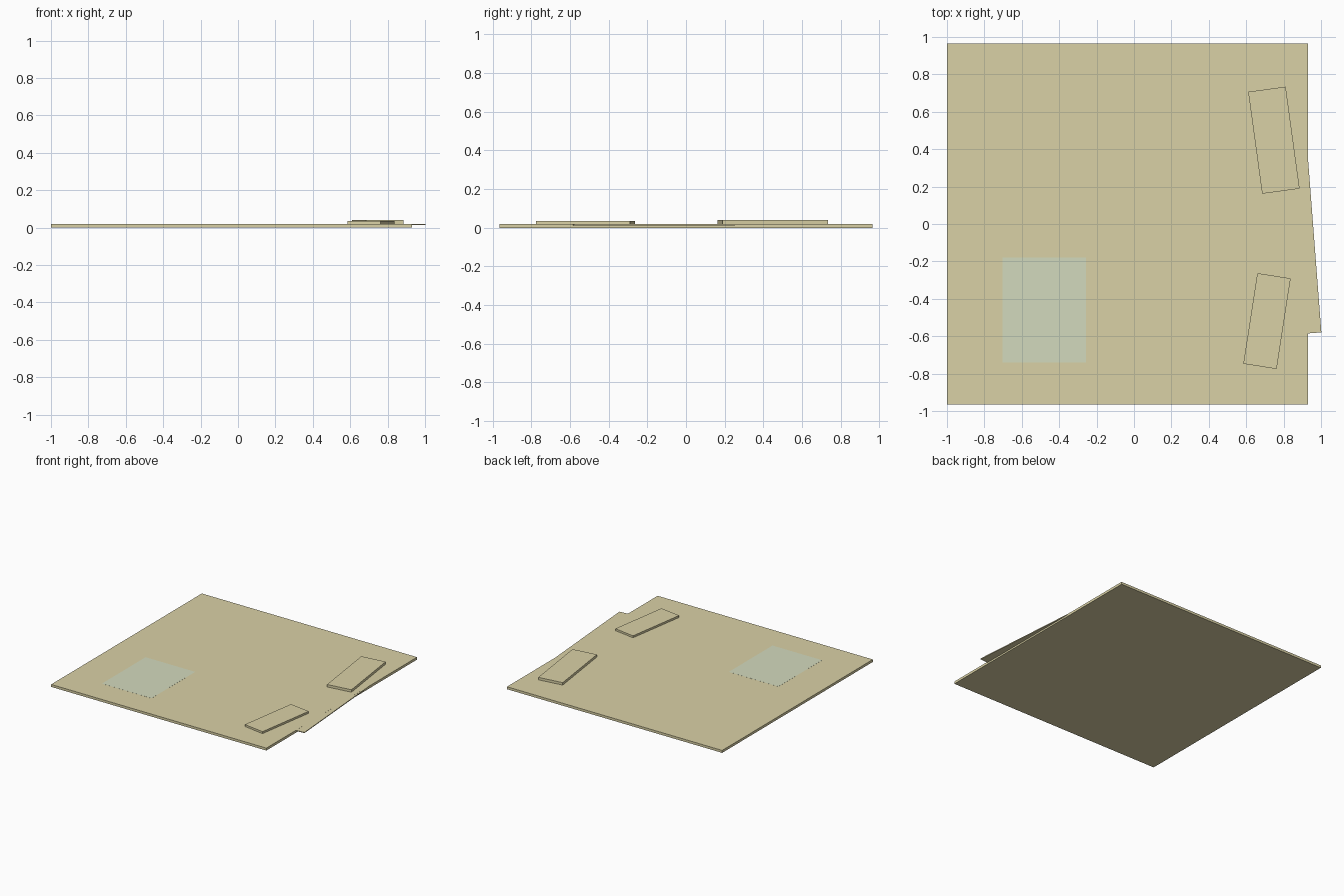
import bpy
from math import radians

if "Cube" in bpy.data.objects:
    bpy.data.objects.remove(bpy.data.objects["Cube"])


def material(name, color):
    m = bpy.data.materials.new(name)
    m.diffuse_color = color
    m.use_nodes = True
    m.node_tree.nodes["Principled BSDF"].inputs["Base Color"].default_value = m.diffuse_color
    return m


tan = material("tan", (0.70, 0.64, 0.38, 1))
pale = material("pale_green", (0.65, 0.70, 0.51, 1))


def slab(name, center, size, z0, z1, mat, angle=0):
    """Flat box given by plan centre, plan size, height range and turn."""
    bpy.ops.mesh.primitive_cube_add(size=1, location=(*center, (z0 + z1) / 2))
    o = bpy.context.object
    o.name = name
    o.scale = (*size, z1 - z0)
    bpy.ops.object.transform_apply(location=False, rotation=False, scale=True)
    o.rotation_euler.z = radians(angle)
    o.data.materials.append(mat)
    return o


# Ground plate
slab("base_plate", (-0.035, 0), (1.93, 1.93), 0, 0.02, tan)

# Thin skewed sheet, inlaid in the plate and poking out of its right edge
slab("skewed_sheet", (0.867, -0.131), (0.2, 0.915), 0.013, 0.0198, tan, 4.4)

# Flush coloured patch
slab("inlaid_patch", (-0.48, -0.46), (0.445, 0.56), 0.013, 0.0205, pale)

# Two raised blocks turned opposite ways
slab("rear_block", (0.748, 0.448), (0.202, 0.55), 0.019, 0.04, tan, 7.8)
slab("front_block", (0.711, -0.519), (0.18, 0.49), 0.019, 0.036, tan, -8.8)
